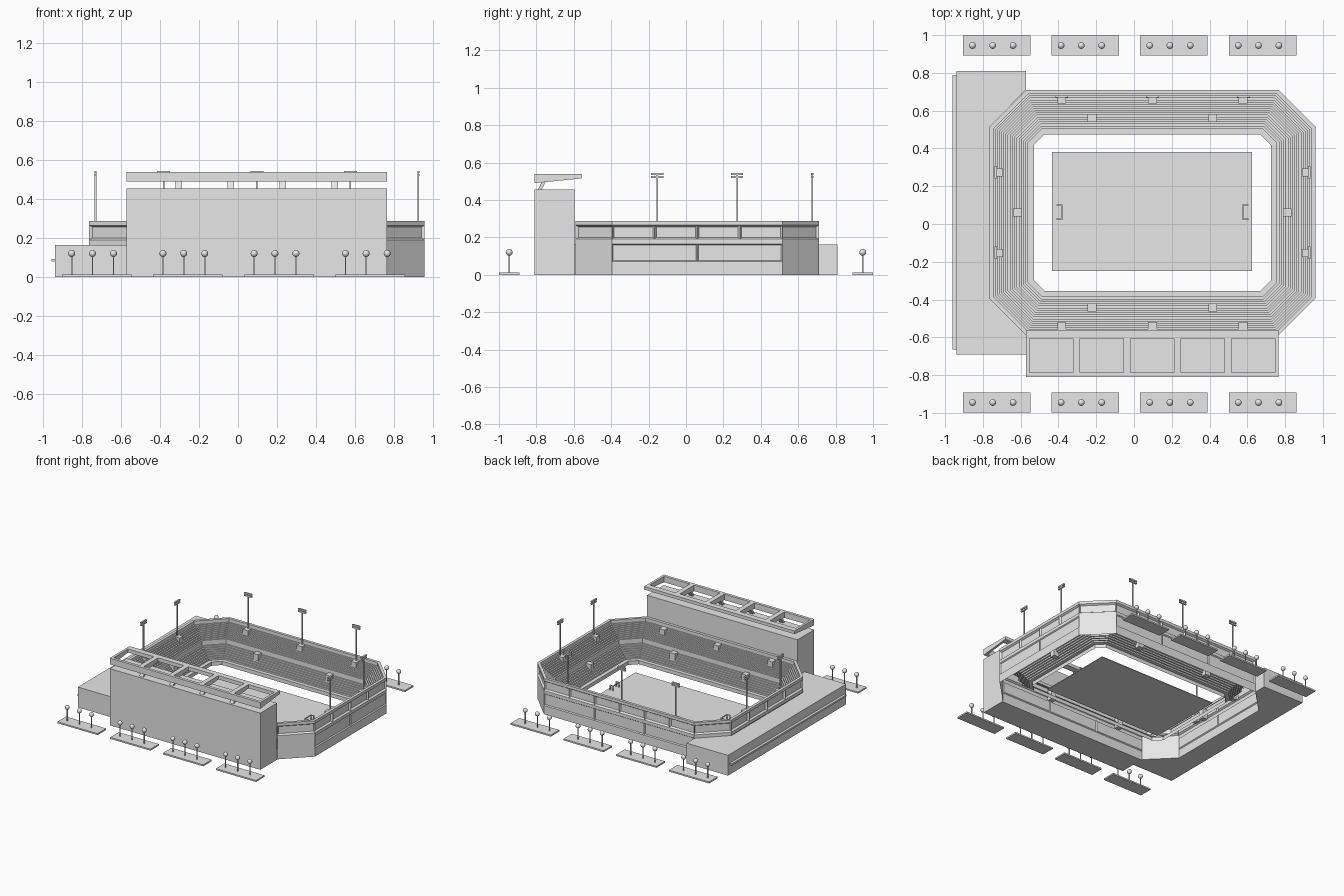
import bpy, bmesh
from mathutils import Vector

cube = bpy.data.objects.get("Cube")
if cube:
    bpy.data.objects.remove(cube, do_unlink=True)

grey = bpy.data.materials.new("plain_grey")
grey.use_nodes = True
grey.diffuse_color = (0.8, 0.8, 0.8, 1)
grey.node_tree.nodes["Principled BSDF"].inputs["Base Color"].default_value = (0.8, 0.8, 0.8, 1)


def finish(name, bm, fix_normals=True):
    if fix_normals:
        bmesh.ops.recalc_face_normals(bm, faces=bm.faces)
    mesh = bpy.data.meshes.new(name)
    bm.to_mesh(mesh)
    bm.free()
    mesh.materials.append(grey)
    obj = bpy.data.objects.new(name, mesh)
    bpy.context.collection.objects.link(obj)
    return obj


def add_prism(bm, points, direction):
    """Extrude a closed outline of 3D points along a direction."""
    face = bm.faces.new([bm.verts.new(p) for p in points])
    new = bmesh.ops.extrude_face_region(bm, geom=[face])["geom"]
    bmesh.ops.translate(bm, vec=direction, verts=[v for v in new if isinstance(v, bmesh.types.BMVert)])
    bm.faces.ensure_lookup_table()
    if face.is_valid and len(face.link_loops if hasattr(face, "link_loops") else face.loops) == 0:
        bm.faces.remove(face)


def add_box(bm, x0, x1, y0, y1, z0, z1):
    add_prism(bm, [(x0, y0, z0), (x1, y0, z0), (x1, y1, z0), (x0, y1, z0)], (0, 0, z1 - z0))


def box(name, *bounds):
    bm = bmesh.new()
    add_box(bm, *bounds)
    return finish(name, bm)


# Stadium bowl outline: an octagon that can be offset inward
CX, CY, HX, HY, CUT = 0.0975, 0.06, 0.8625, 0.65, 0.195


def octagon(inset):
    hx, hy, c = HX - inset, HY - inset, CUT - 0.586 * inset
    quarter = [(hx, hy - c), (hx - c, hy)]
    mirrored = [(-x, y) for x, y in reversed(quarter)]
    half = quarter + mirrored
    return [(CX + x, CY + y) for x, y in half] + [(CX - x, CY - y) for x, y in half]


def add_steps(profile, inset0, z0, inset1, z1, count):
    for i in range(1, count + 1):
        t0, t1 = (i - 1) / count, i / count
        inset = inset0 + (inset1 - inset0) * t1
        profile.append((inset, z0 + (z1 - z0) * t0))
        profile.append((inset, z0 + (z1 - z0) * t1))


# Bowl: outer wall, rim, upper tier, walkway with parapet, lower tier
profile = [(0, 0), (0, 0.07), (0, 0.165), (0, 0.19), (0, 0.265), (0, 0.288), (0.022, 0.288), (0.022, 0.26)]
add_steps(profile, 0.022, 0.26, 0.11, 0.175, 8)
profile += [(0.122, 0.175), (0.122, 0.135)]
add_steps(profile, 0.122, 0.135, 0.205, 0.05, 7)
profile += [(0.235, 0.05), (0.235, 0.02)]

bm = bmesh.new()
rings = [[bm.verts.new((x, y, z)) for x, y in octagon(inset)] for inset, z in profile]
lower_panels, upper_panels = [], []
for j in range(len(rings) - 1):
    for i in range(8):
        k = (i + 1) % 8
        f = bm.faces.new([rings[j][i], rings[j][k], rings[j + 1][k], rings[j + 1][i]])
        f.normal_update()
        if j == 1 and i % 2:
            lower_panels.append(f)
        if j == 3:
            upper_panels.append(f)


def recess(faces, long_count, short_count, border, depth):
    """Split wall faces into equal bays and sink a panel into each."""
    panels = []
    for f in faces:
        n = f.normal.copy()
        along = Vector((0, 0, 1)).cross(n)
        spots = [v.co.dot(along) for v in f.verts]
        lo, hi = min(spots), max(spots)
        count = 1 if abs(n.x * n.y) > 0.1 else (long_count if abs(n.y) > 0.5 else short_count)
        pieces = [f]
        for s in range(1, count):
            cut = along * (lo + (hi - lo) * s / count)
            geom = pieces + list({e for p in pieces for e in p.edges}) + list({v for p in pieces for v in p.verts})
            out = bmesh.ops.bisect_plane(bm, geom=geom, plane_co=cut, plane_no=along)["geom"]
            pieces = list({g for g in out if isinstance(g, bmesh.types.BMFace)})
        panels += pieces
    bmesh.ops.inset_individual(bm, faces=panels, thickness=border, depth=-depth, use_even_offset=True)


recess(lower_panels, 3, 2, 0.006, 0.008)
recess(upper_panels, 6, 4, 0.009, 0.014)
finish("bowl", bm, fix_normals=False)

# Entrance boxes set into both tiers
bm = bmesh.new()


def entrance(x, y, z0, z1):
    add_box(bm, x - 0.023, x + 0.023, y - 0.021, y + 0.021, z0, z1)


for side in (-1, 1):
    for dx in (-0.48, 0, 0.48):
        entrance(CX + dx, CY + side * (HY - 0.05), 0.18, 0.262)
    for dx in (-0.32, 0.32):
        entrance(CX + dx, CY + side * (HY - 0.148), 0.07, 0.15)
    for dy in (-0.213, 0.213):
        entrance(CX + side * (HX - 0.048), CY + dy, 0.18, 0.262)
    entrance(CX + side * (HX - 0.148), CY, 0.07, 0.15)
finish("entrances", bm)

# Floodlights: slim pole with two lamp bars
poles = [(CX + dx, 0.675, True) for dx in (-0.48, 0, 0.48)]
poles += [(CX + s * 0.83, CY + dy, False) for s in (-1, 1) for dy in (-0.213, 0.213)]
bm = bmesh.new()
for x, y, wide_x in poles:
    add_box(bm, x - 0.004, x + 0.004, y - 0.004, y + 0.004, 0.22, 0.54)
    wx, wy = (0.033, 0.006) if wide_x else (0.006, 0.033)
    for z in (0.517, 0.534):
        add_box(bm, x - wx, x + wx, y - wy, y + wy, z, z + 0.011)
finish("floodlights", bm)

# Pitch and goals
box("pitch", -0.435, 0.625, -0.25, 0.38, 0, 0.005)
bm = bmesh.new()
for side in (-1, 1):
    xf, xb = CX + side * 0.48, CX + side * 0.505
    r = 0.003
    for y in (0.025, 0.1):
        add_box(bm, xf - r, xf + r, y - r, y + r, 0.005, 0.045)
        add_box(bm, min(xf, xb), max(xf, xb), y - r, y + r, 0.039, 0.045)
        add_box(bm, xb - r, xb + r, y - r, y + r, 0.005, 0.045)
    add_box(bm, xf - r, xf + r, 0.025, 0.1, 0.039, 0.045)
finish("goals", bm)

# Main stand block with open framed roof on slanted struts
X0, X1 = -0.572, 0.765
box("main_stand", X0, X1, -0.81, -0.597, 0, 0.455)


def add_beam(bm, x0, x1, y0, y1):
    def under(y):
        return 0.49 + 0.1 * (y + 0.81)
    outline = [(x0, y0, under(y0)), (x0, y1, under(y1)), (x0, y1, 0.54), (x0, y0, 0.54)]
    add_prism(bm, outline, (x1 - x0, 0, 0))


bm = bmesh.new()
add_beam(bm, X0, X1, -0.81, -0.787)
add_beam(bm, X0, X1, -0.605, -0.56)
bay = (X1 - X0) / 5
for i in range(6):
    x = X0 + bay * i
    add_beam(bm, max(X0, x - 0.019), min(X1, x + 0.019), -0.787, -0.605)
finish("roof_frame", bm)

bm = bmesh.new()
for i in range(1, 5):
    x = X0 + bay * i - 0.016
    add_prism(bm, [(x, -0.795, 0.45), (x, -0.775, 0.45), (x, -0.75, 0.497), (x, -0.77, 0.497)], (0.032, 0, 0))
finish("roof_struts", bm)

# Low side building wrapped around the bowl, with a thin ledge
o = octagon(0)
wrap = [(-0.94, 0.81), (-0.94, -0.69), (X0, -0.69), o[5], o[4], o[3], o[2], (X0, 0.81)]
wrap = [p for p in wrap if p[0] < -0.5]
wrap = [(-0.94, 0.81), (-0.94, -0.69), (X0, -0.69), (X0, CY - HY), o[4], o[3], (X0, CY + HY), (X0, 0.81)]
bm = bmesh.new()
add_prism(bm, [(x, y, 0) for x, y in wrap], (0, 0, 0.163))
finish("side_building", bm)
box("side_ledge", -0.96, -0.94, -0.665, 0.79, 0.078, 0.092)

# Planters with small round trees
beds, trunks, crowns = bmesh.new(), bmesh.new(), bmesh.new()
for y in (-0.945, 0.945):
    for i in range(4):
        x = -0.905 + 0.469 * i
        add_box(beds, x, x + 0.357, y - 0.054, y + 0.054, 0, 0.012)
        for d in (0.05, 0.157, 0.265):
            add_box(trunks, x + d - 0.003, x + d + 0.003, y - 0.003, y + 0.003, 0.01, 0.11)
            ball = bmesh.ops.create_uvsphere(crowns, u_segments=12, v_segments=8, radius=0.018)
            bmesh.ops.translate(crowns, vec=(x + d, y, 0.12), verts=ball["verts"])
finish("planter_beds", beds)
finish("tree_trunks", trunks)
for p in finish("tree_crowns", crowns).data.polygons:
    p.use_smooth = True
